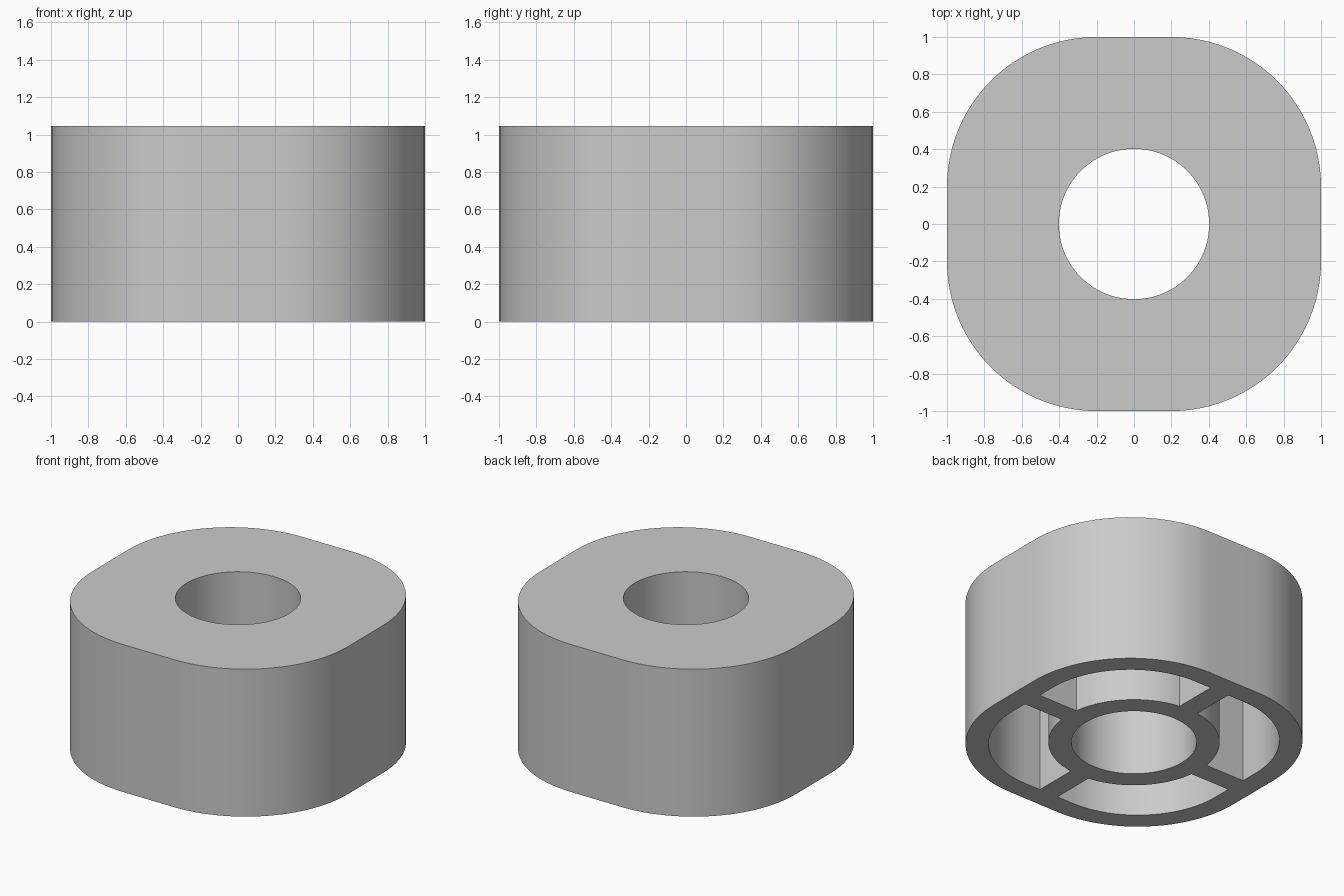
import bpy, bmesh, math

HEIGHT = 1.045
WALL = 0.148      # shared thickness of shell, roof, tube and ribs
FLAT = 0.2        # half length of each flat side
BORE = 0.402      # radius of the central hole

cube = bpy.data.objects.get("Cube")
if cube:
    bpy.data.objects.remove(cube, do_unlink=True)

grey = bpy.data.materials.new("light grey")
grey.use_nodes = True
colour = (0.6, 0.6, 0.6, 1)
grey.diffuse_color = colour
grey.node_tree.nodes["Principled BSDF"].inputs["Base Color"].default_value = colour


def rounded_square(half, flat, steps=24):
    """Outline of a square with large rounded corners."""
    radius = half - flat
    points = []
    for corner, (sx, sy) in enumerate([(1, 1), (-1, 1), (-1, -1), (1, -1)]):
        for i in range(steps + 1):
            a = (corner + i / steps) * math.pi / 2
            points.append((sx * flat + radius * math.cos(a),
                           sy * flat + radius * math.sin(a)))
    return points


def circle(radius, steps=96):
    return [(radius * math.cos(2 * math.pi * i / steps),
             radius * math.sin(2 * math.pi * i / steps)) for i in range(steps)]


def rectangle(x, y):
    return [(x, y), (-x, y), (-x, -y), (x, -y)]


def prism(name, outline, bottom, top):
    """Extrude an outline between two heights."""
    bm = bmesh.new()
    base = bm.faces.new([bm.verts.new((x, y, bottom)) for x, y in outline])
    grown = bmesh.ops.extrude_face_region(bm, geom=[base])["geom"]
    bmesh.ops.translate(bm, vec=(0, 0, top - bottom),
                        verts=[v for v in grown if isinstance(v, bmesh.types.BMVert)])
    bmesh.ops.recalc_face_normals(bm, faces=bm.faces)
    mesh = bpy.data.meshes.new(name)
    bm.to_mesh(mesh)
    bm.free()
    mesh.materials.append(grey)
    obj = bpy.data.objects.new(name, mesh)
    bpy.context.collection.objects.link(obj)
    return obj


def subtract(target, cutter):
    """Cut one solid from another and discard the cutter."""
    cutter.hide_render = True
    mod = target.modifiers.new("cut", "BOOLEAN")
    mod.operation = "DIFFERENCE"
    mod.solver = "EXACT"
    mod.object = cutter
    bpy.context.view_layer.objects.active = target
    bpy.ops.object.modifier_apply(modifier=mod.name)
    bpy.data.objects.remove(cutter, do_unlink=True)


# Solid block with rounded corners
body = prism("spacer_body", rounded_square(1, FLAT), 0, HEIGHT)

# Underside pockets: the hollow, less the centre tube and four ribs
pockets = prism("pockets", rounded_square(1 - WALL, FLAT), -0.1, HEIGHT - WALL)
subtract(pockets, prism("tube_core", circle(BORE + WALL), -0.3, HEIGHT + 0.3))
subtract(pockets, prism("rib_x", rectangle(1.2, WALL / 2), -0.25, HEIGHT + 0.25))
subtract(pockets, prism("rib_y", rectangle(WALL / 2, 1.2), -0.2, HEIGHT + 0.2))
subtract(body, pockets)

# Through hole
subtract(body, prism("bore", circle(BORE), -0.4, HEIGHT + 0.4))

# Smooth curved walls with crisp rims
bpy.ops.object.select_all(action="DESELECT")
body.select_set(True)
bpy.context.view_layer.objects.active = body
bpy.ops.object.shade_smooth_by_angle(angle=math.radians(30))
